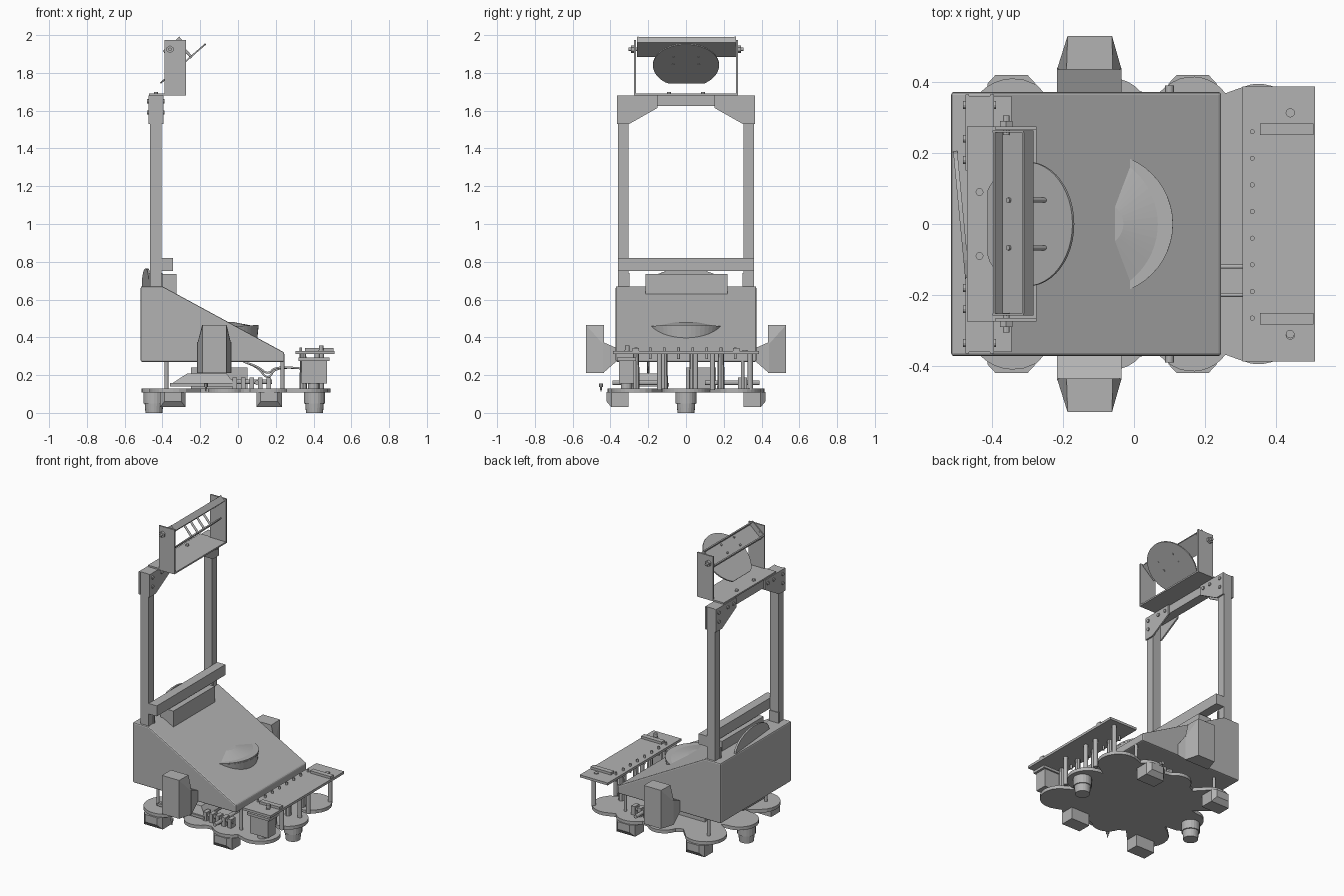
import bpy, bmesh, math
from mathutils import Vector, Matrix

cube = bpy.data.objects.get("Cube")
if cube:
    bpy.data.objects.remove(cube)

grey = bpy.data.materials.new("plain grey")
grey.use_nodes = True
colour = (0.45, 0.45, 0.45, 1)
grey.diffuse_color = colour
grey.node_tree.nodes["Principled BSDF"].inputs["Base Color"].default_value = colour


def finish(name, bm, bevel=0):
    bmesh.ops.recalc_face_normals(bm, faces=bm.faces)
    me = bpy.data.meshes.new(name)
    bm.to_mesh(me)
    bm.free()
    me.materials.append(grey)
    ob = bpy.data.objects.new(name, me)
    bpy.context.collection.objects.link(ob)
    if bevel:
        mod = ob.modifiers.new("edge", "BEVEL")
        mod.width, mod.segments = bevel, 2
    return ob


def hull(name, pts):
    bm = bmesh.new()
    for p in pts:
        bm.verts.new(p)
    bmesh.ops.convex_hull(bm, input=bm.verts)
    return finish(name, bm)


def box(name, x, y, z, bevel=0):
    bm = bmesh.new()
    size = [b - a for a, b in (x, y, z)]
    mid = [(a + b) / 2 for a, b in (x, y, z)]
    bmesh.ops.create_cube(bm, size=1, matrix=Matrix.Translation(mid) @ Matrix.Diagonal((*size, 1)))
    return finish(name, bm, bevel)


def prism(name, outline, origin, u, v, depth, bevel=0):
    """Outline drawn on the u, v axes and pushed along u x v."""
    o, u, v = Vector(origin), Vector(u), Vector(v)
    bm = bmesh.new()
    face = bm.faces.new([bm.verts.new(o + u * a + v * b) for a, b in outline])
    ext = bmesh.ops.extrude_face_region(bm, geom=[face])
    top = [g for g in ext["geom"] if isinstance(g, bmesh.types.BMVert)]
    bmesh.ops.translate(bm, verts=top, vec=u.cross(v) * depth)
    return finish(name, bm, bevel)


def rod(name, a, b, r1, r2=None, sides=12):
    a, b = Vector(a), Vector(b)
    d = b - a
    m = Matrix.Translation((a + b) / 2) @ d.to_track_quat("Z", "Y").to_matrix().to_4x4()
    bm = bmesh.new()
    bmesh.ops.create_cone(bm, cap_ends=True, segments=sides, radius1=r1,
                          radius2=r1 if r2 is None else r2, depth=d.length, matrix=m)
    return finish(name, bm)


X, Y, Z = (1, 0, 0), (0, 1, 0), (0, 0, 1)

# Wedge body
prism("body", [(-.515, .27), (.245, .27), (.245, .32), (-.40, .67), (-.515, .67)],
      (0, .372, 0), X, Z, .744, .008)

# Raised round boss let into the slope
boss = rod("slope_boss", (-.085, 0, .36), (-.09, 0, .455), .185, .2, 48)
rod("slope_boss_crown", (-.09, 0, .455), (-.09, 0, .482), .2, .06, 48)

# Panels behind and in front of the mast
box("slope_box", (-.42, -.325), (-.215, .22), (.62, .735))
box("mast_cross_bar", (-.405, -.345), (-.36, .36), (.75, .82))
arc = [(.205 * math.cos(t * math.pi / 12), .095 * math.sin(t * math.pi / 12)) for t in range(13)]
prism("rear_crest", arc, (-.49, 0, .67), Vector((-.095, 1, 0)).normalized(), Z, .012)

# Mast: posts, beam, gussets and bolts
box("mast_beam", (-.465, -.405), (-.36, .36), (1.625, 1.68))
for s in (-1, 1):
    box("mast_post", (-.465, -.405), sorted((s * .305, s * .36)), (.66, 1.68))
    box("post_tab", (-.47, -.40), sorted((s * .30, s * .312)), (.66, .74))
    for x in (-.475, -.405):
        prism("gusset", [(s * .365, 1.53), (s * .30, 1.53), (s * .15, 1.615),
                         (s * .15, 1.68), (s * .365, 1.68)], (x, 0, 0), Y, Z, .01)
    for y, z in ((.335, 1.65), (.335, 1.59), (.24, 1.65), (.18, 1.65)):
        rod("gusset_bolt", (-.482, s * y, z), (-.388, s * y, z), .011)

# Head bracket
box("bracket_plate", (-.47, -.275), (-.275, .275), (1.68, 1.69))
along = Vector((.755, 0, .656))
out = Vector((.656, 0, -.755))
for s in (-1, 1):
    box("bracket_side", (-.39, -.275), sorted((s * .265, s * .275)), (1.68, 1.975))
    rod("plate_bolt", (-.435, s * .09, 1.68), (-.435, s * .09, 1.70), .011)
    rod("pivot_bolt", (-.36, s * .25, 1.925), (-.36, s * .305, 1.925), .009)
    rod("pivot_nut", (-.36, s * .275, 1.925), (-.36, s * .29, 1.925), .02, sides=6)

# Tilted channel that carries the round panel
web = Vector((-.327, 0, 1.922))
w = .058
prism("tilted_channel", [(-w, 0), (w, 0), (w, -.04), (w - .008, -.04), (w - .008, -.008),
                         (.008 - w, -.008), (.008 - w, -.04), (-w, -.04)],
      web + Vector((0, .258, 0)), along, out, -.516)
for s in (-1, 1):
    prism("channel_end", [(-w, 0), (w, 0), (w, -.042), (-w, -.042)],
          web + Vector((0, s * .258, 0)), along, out, .006)
centre = Vector((-.298, 0, 1.838))
circle = [(.175 * math.cos(t * math.tau / 48), max(-.145, .172 * math.sin(t * math.tau / 48)))
          for t in range(48)]
ring = []
for p in circle:
    if p[1] > -.145 or not ring or ring[-1][1] > -.145:
        ring.append(p)
ring.insert(ring.index(min(ring, key=lambda p: p[1])) + 1, (.095, -.145))
prism("round_panel", ring, centre, Y, along, -.008)
for s in (-1, 1):
    for k in (-.025, .035):
        a = web + along * k + Vector((0, s * .067, 0))
        rod("panel_standoff", a - out * .015, a + out * .085, .007)

# Side pods
for s in (-1, 1):
    corners = [(x, s * .53, z) for x in (-.187, -.062) for z in (.21, .465)]
    corners += [(x, s * .435, .465) for x in (-.19, -.06)]
    corners += [(x, s * .435, z) for x in (-.217, -.035) for z in (.21, .36)]
    hull("side_pod", corners)
    hull("pod_neck", [(x, s * .44, z) for x in (-.217, -.035) for z in (.21, .375)] +
         [(x, s * .36, z) for x in (-.217, -.035) for z in (.28, .34)])

# Scalloped base plate: the outermost edge of overlapping discs
lobes = [(0, 0, .37), (.365, 0, .125), (-.39, 0, .12)]
for s in (-1, 1):
    lobes += [(.35, s * .27, .125), (.165, s * .3, .115), (-.06, s * .31, .10), (-.34, s * .28, .13)]


def reach(t):
    best = 0
    for x, y, r in lobes:
        b = x * math.cos(t) + y * math.sin(t)
        disc = b * b - x * x - y * y + r * r
        if disc > 0:
            best = max(best, b + math.sqrt(disc))
    return best


angles = [i * math.tau / 144 for i in range(144)]
prism("base_plate", [(reach(t) * math.cos(t), reach(t) * math.sin(t)) for t in angles],
      (0, 0, .108), X, Y, .022)

# Feet: two round casters and four wheel housings
for x in (-.445, .405):
    rod("caster", (x, 0, 0), (x, 0, .06), .045, .05, 20)
    rod("caster_mount", (x, 0, .05), (x, 0, .11), .056, .056, 20)
for s in (-1, 1):
    for x in (-.345, .165):
        hull("wheel_housing",
             [(x + k, s * y, z) for k in (-.068, .068) for y in (.305, .395) for z in (.03, .11)] +
             [(x + k, s * .42, z) for k in (-.045, .045) for z in (.06, .11)])

# Columns between base and body
for s in (-1, 1):
    for x in (-.378, .235):
        rod("body_column", (x, s * .3, .12), (x, s * .3, .28), .01)

# Front shelf with pads, pins and supports
box("shelf", (.305, .51), (-.387, .387), (.312, .328))
for s in (-1, 1):
    box("shelf_pad", (.355, .505), sorted((s * .25, s * .283)), (.328, .344))
    rod("shelf_bolt", (.44, s * .313, .325), (.44, s * .313, .334), .013)
rod("shelf_knob", (.44, -.31, .33), (.44, -.31, .358), .012)
for i in range(8):
    y = .26 - i * .075
    rod("shelf_pin", (.333, y, .285), (.333, y, .345), .007)
    if i % 2:
        rod("shelf_column", (.345, y, .12), (.345, y, .315), .02, .016, 8)
for x, y in ((.42, .14), (.42, -.14), (.44, .34), (.42, .05)):
    rod("shelf_column", (x, y, .12), (x, y, .315), .014)

# Motor box under the shelf
box("motor_box", (.335, .47), (-.355, -.275), (.155, .285))
box("motor_cap", (.32, .485), (-.365, -.265), (.275, .292))
rod("motor_foot", (.4, -.315, .12), (.4, -.315, .16), .03)

# Drive gear between base and body
hull("drive_case", [(x, y, .155) for x in (-.35, -.02) for y in (-.32, -.1)] +
     [(x, y, .208) for x in (-.27, -.06) for y in (-.30, -.12)])
box("drive_tray", (-.36, -.02), (-.33, -.09), (.14, .157))
box("control_box", (-.25, .05), (.0, .16), (.125, .24))
for s in (-1, 1):
    rod("drive_shaft", (-.05, s * .3, .165), (.18, s * .3, .165), .013)
    for i in range(5):
        x = -.03 + i * .045
        box("shaft_block", (x, x + .026), (s * .3 - .024, s * .3 + .024), (.125, .188))
    rod("cross_shaft", (.1, s * .1, .16), (.1, s * .39, .16), .012)

# Hoses from the body to the front
for y, sag in ((-.2, .20), (-.12, .17)):
    curve = bpy.data.curves.new("hose", "CURVE")
    curve.dimensions, curve.bevel_depth, curve.bevel_resolution = "3D", .006, 1
    spline = curve.splines.new("NURBS")
    spline.points.add(4)
    path = [(.03, .27), (.1, .25), (.16, sag), (.2, .25), (.335, .235)]
    for p, (x, z) in zip(spline.points, path):
        p.co = (x, y, z, 1)
    spline.use_endpoint_u, spline.order_u = True, 3
    curve.materials.append(grey)
    bpy.context.collection.objects.link(bpy.data.objects.new("hose", curve))

# Small loose pin beside the base
rod("loose_pin", (-.17, -.45, .112), (-.17, -.45, .14), .003, .006, 8)
rod("loose_pin_head", (-.17, -.45, .138), (-.17, -.45, .155), .01, .01, 8)
